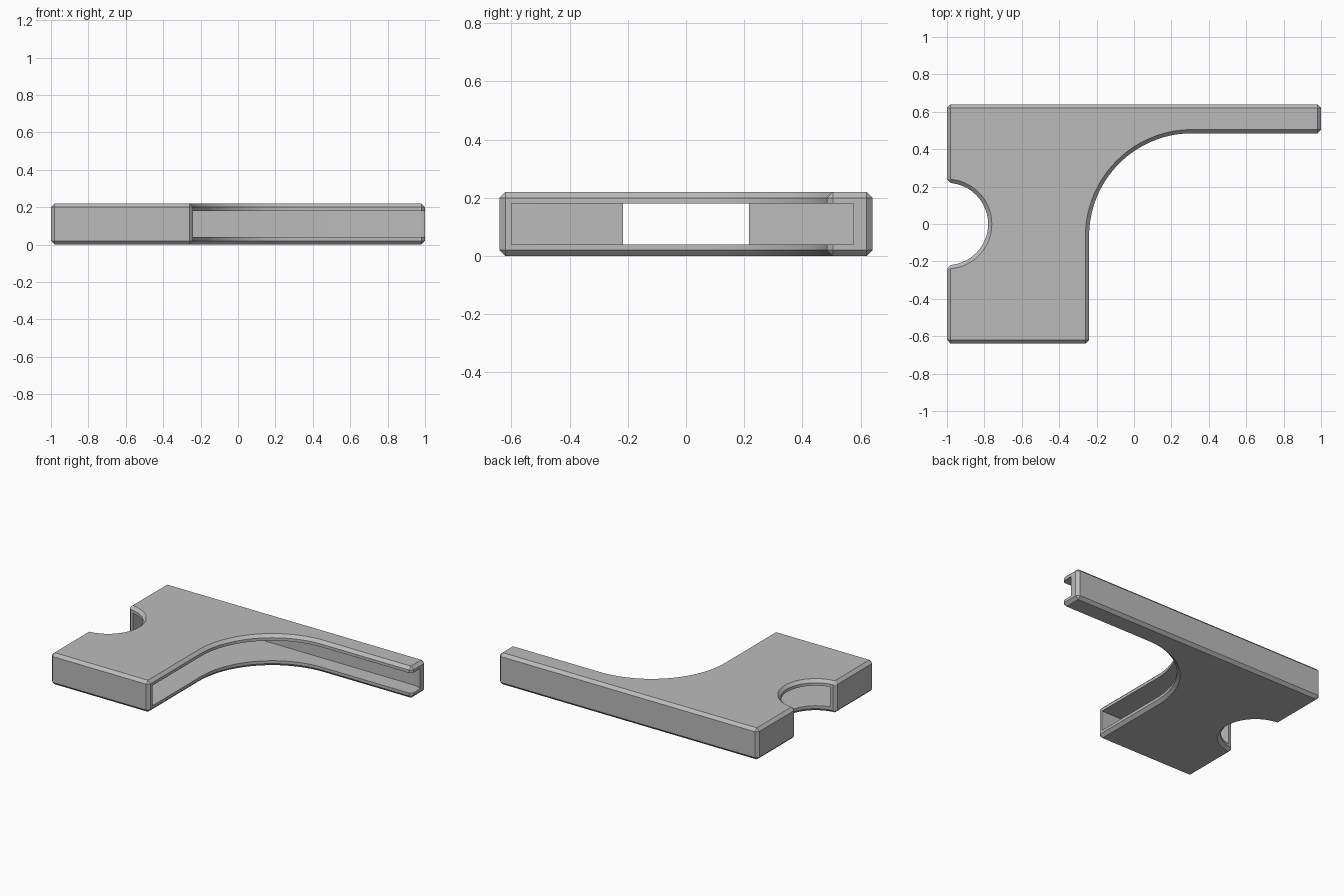
import bpy, bmesh
from math import sin, cos, pi, radians, sqrt

cube = bpy.data.objects.get("Cube")
if cube:
    bpy.data.objects.remove(cube, do_unlink=True)

THICK, WALL, CHAMFER = 0.22, 0.04, 0.02
LEFT, RIGHT, DEPTH = -1.0, 1.0, 0.64

grey = bpy.data.materials.new("plain grey")
grey.use_nodes = True
colour = (0.5, 0.5, 0.5, 1)
grey.diffuse_color = colour
grey.node_tree.nodes["Principled BSDF"].inputs["Base Color"].default_value = colour


def arc(cx, cy, r, a0, a1, n):
    """Points along an arc, angles in degrees."""
    angles = [radians(a0 + (a1 - a0) * i / n) for i in range(n + 1)]
    return [(cx + r * cos(a), cy + r * sin(a)) for a in angles]


def prism(name, outline, z0, z1):
    """Extrude a flat outline between two heights."""
    bm = bmesh.new()
    base = bm.faces.new([bm.verts.new((x, y, z0)) for x, y in outline])
    top = bmesh.ops.extrude_face_region(bm, geom=[base])["geom"]
    verts = [g for g in top if isinstance(g, bmesh.types.BMVert)]
    bmesh.ops.translate(bm, vec=(0, 0, z1 - z0), verts=verts)
    bmesh.ops.recalc_face_normals(bm, faces=bm.faces)
    mesh = bpy.data.meshes.new(name)
    bm.to_mesh(mesh)
    bm.free()
    mesh.materials.append(grey)
    obj = bpy.data.objects.new(name, mesh)
    bpy.context.collection.objects.link(obj)
    return obj


# Outer body: a wide leg, a swept inner corner, a slim arm and a round notch
leg_x, arm_y, sweep = -0.24, 0.485, 0.55
outline = [(LEFT, -DEPTH), (leg_x, -DEPTH)]
outline += arc(leg_x + sweep, arm_y - sweep, sweep, 180, 90, 28)
outline += [(RIGHT, arm_y), (RIGHT, DEPTH), (LEFT, DEPTH)]
outline += arc(LEFT, 0, 0.22, 90, -90, 24)
body = prism("hollow_body", outline, 0, THICK)

bevel = body.modifiers.new("chamfer", 'BEVEL')
bevel.width = CHAMFER
bevel.segments = 1
bevel.limit_method = 'ANGLE'
bevel.angle_limit = radians(30)
bevel.use_clamp_overlap = False

# Cavity open along the swept side, the notch and the arm tip
back, side = DEPTH - WALL, LEFT + WALL
fillet, flare = 0.035, 0.115
cavity = [(side, -back), (RIGHT + 0.1, -back)]
cavity += arc(0.93, back - flare, flare, 38, 90, 12)
cavity[1] = (cavity[2][0] + 0.1, -back)
cavity.insert(2, (cavity[1][0], cavity[2][1]))
cavity += arc(side + fillet, back - fillet, fillet, 90, 180, 8)
cutter = prism("cavity_cutter", cavity, WALL, THICK - WALL)
cutter.hide_render = True
cutter.hide_viewport = False

cut = body.modifiers.new("cavity", 'BOOLEAN')
cut.operation = 'DIFFERENCE'
cut.solver = 'EXACT'
cut.object = cutter

# Bake the chamfer and cavity, then drop the cutter
bpy.ops.object.select_all(action='DESELECT')
body.select_set(True)
bpy.context.view_layer.objects.active = body
for name in ("chamfer", "cavity"):
    bpy.ops.object.modifier_apply(modifier=name)
bpy.data.objects.remove(cutter, do_unlink=True)
bpy.ops.object.shade_smooth_by_angle(angle=radians(30))
